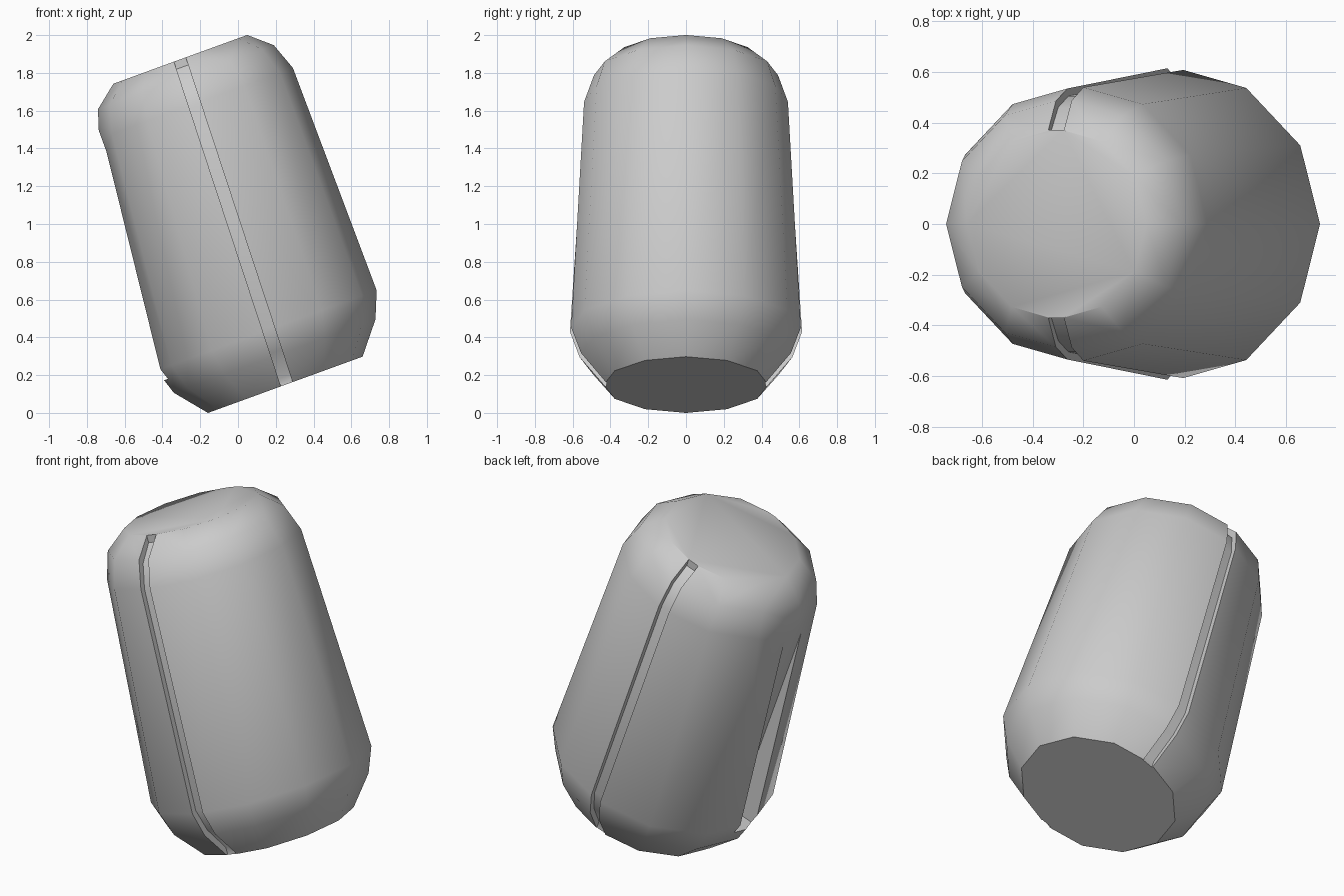
import bpy, bmesh, math
from mathutils import Matrix

if "Cube" in bpy.data.objects:
    bpy.data.objects.remove(bpy.data.objects["Cube"])

TILT = Matrix.Rotation(math.radians(-20), 4, 'Y')
DROP = Matrix.Translation((0, 0, -0.004))
SIDES = 12
# (height, centre offset, radius) along the leaning axis
RINGS = [(0.058, 0.2875, 0.4355), (0.22, 0.2865, 0.568), (0.362, 0.293, 0.62),
         (1.62, 0.353, 0.546), (1.768, 0.350, 0.4955), (1.867, 0.3545, 0.377)]


def loft(name, loops):
    """Closed solid skinned through equal-length loops of points."""
    bm = bmesh.new()
    rows = [[bm.verts.new(p) for p in loop] for loop in loops]
    n = len(rows[0])
    for a, b in zip(rows, rows[1:]):
        for i in range(n):
            j = (i + 1) % n
            bm.faces.new((a[i], a[j], b[j], b[i]))
    bm.faces.new(rows[0][::-1])
    bm.faces.new(rows[-1])
    bmesh.ops.recalc_face_normals(bm, faces=bm.faces)
    mesh = bpy.data.meshes.new(name)
    bm.to_mesh(mesh)
    bm.free()
    mesh.transform(DROP @ TILT)
    ob = bpy.data.objects.new(name, mesh)
    bpy.context.collection.objects.link(ob)
    return ob


def cut(body, cutter):
    cutter.hide_render = True
    mod = body.modifiers.new(cutter.name, 'BOOLEAN')
    mod.operation = 'DIFFERENCE'
    mod.solver = 'EXACT'
    mod.object = cutter
    bpy.context.view_layer.objects.active = body
    bpy.ops.object.modifier_apply(modifier=mod.name)
    bpy.data.objects.remove(cutter)


# leaning twelve-sided body with chamfered ends
body = loft("body", [[(c + r * math.cos(math.tau * i / SIDES),
                       r * math.sin(math.tau * i / SIDES), u)
                      for i in range(SIDES)] for u, c, r in RINGS])

# narrow seam groove down both sides, following the profile
floor = [(0.37, 2.0), (0.37, 1.825), (0.46, 1.74), (0.505, 1.61),
         (0.58, 0.37), (0.53, 0.24), (0.42, 0.10), (0.42, -0.1)]
outline = floor + [(0.9, -0.1), (0.9, 2.0)]
for side in (1, -1):
    cut(body, loft("seam_cutter", [
        [(0.294 + 0.031 * u + d, side * y, u) for y, u in outline]
        for d in (-0.033, 0.033)]))

# long shallow slot on the left side
cut(body, loft("slot_cutter", [
    [(-0.6, -0.08, u), (-0.18, -0.08, u), (-0.18, 0.08, u), (-0.6, 0.08, u)]
    for u in (0.3, 1.75)]))

bpy.ops.object.select_all(action='DESELECT')
body.select_set(True)
bpy.context.view_layer.objects.active = body
bpy.ops.object.shade_smooth_by_angle(angle=math.radians(45))
